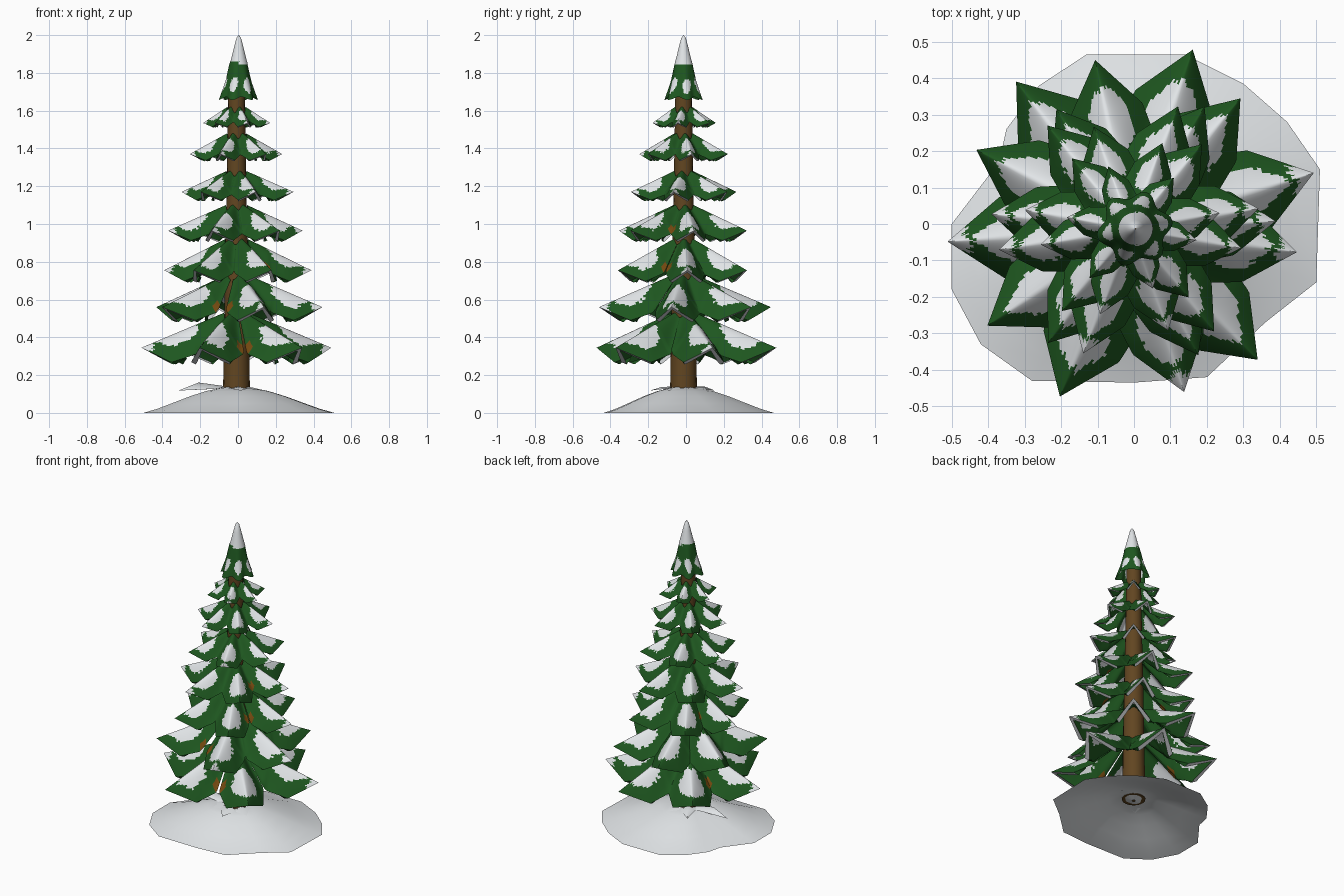
import bpy
import math
from math import sin, cos, radians, pi

if "Cube" in bpy.data.objects:
    bpy.data.objects.remove(bpy.data.objects["Cube"], do_unlink=True)

CX, CY = -0.008, -0.013          # trunk axis


def material(name, rgb):
    m = bpy.data.materials.new(name)
    m.use_nodes = True
    m.diffuse_color = (*rgb, 1)
    bsdf = m.node_tree.nodes["Principled BSDF"]
    bsdf.inputs["Base Color"].default_value = (*rgb, 1)
    bsdf.inputs["Roughness"].default_value = 0.9
    return m


green = material("needle green", (0.013, 0.095, 0.014))
snow = material("snow white", (0.82, 0.85, 0.87))
brown = material("bark brown", (0.12, 0.06, 0.015))
amber = material("amber bark", (0.17, 0.065, 0.005))


def add_mesh(name, verts, faces, mats, slots=None):
    me = bpy.data.meshes.new(name)
    me.from_pydata(verts, [], faces)
    for m in mats:
        me.materials.append(m)
    if slots:
        me.polygons.foreach_set("material_index", slots)
    ob = bpy.data.objects.new(name, me)
    bpy.context.collection.objects.link(ob)
    bpy.ops.object.select_all(action="DESELECT")
    ob.select_set(True)
    bpy.context.view_layer.objects.active = ob
    bpy.ops.object.shade_smooth_by_angle(angle=radians(50))
    return ob


def interp(points, t):
    """Piecewise linear lookup."""
    for (a, p), (b, q) in zip(points, points[1:]):
        if t <= b:
            return p + (q - p) * (t - a) / (b - a)
    return points[-1][1]


def rings(name, count, n, point, mats, rule=None):
    """Closed rings of n points; point(row, angle) gives a position."""
    verts, faces, slots = [], [], []
    for i in range(count):
        verts += [point(i, 2 * pi * k / n) for k in range(n)]
    for i in range(count - 1):
        for k in range(n):
            k2 = (k + 1) % n
            faces.append((i * n + k, i * n + k2, (i + 1) * n + k2, (i + 1) * n + k))
            slots.append(rule(i, 2 * pi * (k + 0.5) / n) if rule else 0)
    return add_mesh(name, verts, faces, mats, slots)


# Branch tiers: a skirt of drooping boughs that join in valleys near the trunk
TAPER = [(0, 0.27), (0.45, 0.26), (0.7, 0.22), (1, 0)]
DROOP = [(0.1, 0.1), (0.45, 1.08), (0.7, 1), (1, 0)]
NU, NV = 44, 14
COLS = 2 * NV + 3


def bough_slot(t, v, ang, seed, stain):
    """Snow patch in the middle, snowy tips on some boughs, bark in valleys."""
    wobble = (0.09 * sin(7 * t + 4 * v + seed) + 0.06 * sin(17 * v - 9 * t + 2 * seed)
              + 0.05 * sin(61 * t + 47 * v))
    if ((t - 0.63) / 0.22) ** 2 + (v / 0.58) ** 2 < 1 + 2 * wobble:
        return 1
    if t > 0.89 + 0.2 * wobble and (abs(cos(ang)) > 0.9 or sin(ang) < -0.93):
        return 1
    return 2 if 0.37 < t < 0.45 and v * stain > 0.74 else 0


def tier(name, radius, top, tip, angles, root, stained):
    verts, faces, slots = [], [], []
    drop = 0.32 * (top - tip) + 0.16 * radius
    for b, deg in enumerate(angles):
        seed = b * 2.3 + top * 17
        ang = radians(deg)
        length = radius * (1 + 0.025 * sin(seed * 3))
        stain = (b in stained) - ((b - 1) % 6 in stained)
        base = len(verts)
        for i in range(NU + 1):
            u = i / NU
            r = root + (length - root) * u
            t = r / length
            half = min(r * math.tan(radians(32)), interp(TAPER, t) * radius)
            fall = interp(DROOP, t) * drop
            fold = max(0, min(1, (t - 0.3) * 3))      # soft skirt to folded leaf
            for j in range(COLS):
                v = max(-1, min(1, (j - NV - 1) / NV))
                # rim curled under the outer edge
                lip = radius * max(0, min(1, (t - 0.55) * 5)) if j in (0, COLS - 1) else 0
                w = v * half * (0.88 if lip else 1)
                bend = fold * abs(v) ** 1.4 + (1 - fold) * (1 - cos(pi * v)) / 2
                z = top + (tip - top) * u - fall * bend - 0.03 * lip
                rr = r - 0.065 * lip
                verts.append((CX + rr * cos(ang) - w * sin(ang),
                              CY + rr * sin(ang) + w * cos(ang), z))
        for i in range(NU):
            for j in range(COLS - 1):
                a = base + i * COLS + j
                faces.append((a, a + COLS, a + COLS + 1, a + 1))
                t = (root + (length - root) * (i + 0.5) / NU) / length
                if j in (0, COLS - 2):
                    slots.append(int(t > 0.7))
                else:
                    slots.append(bough_slot(t, (j - NV - 0.5) / NV, ang, seed, stain))
    add_mesh(name, verts, faces, [green, snow, amber], slots)


def around(start):
    return [start + 60 * k for k in range(6)]


TIERS = [(0.512, 0.53, 0.345, [17, 71, 128, 184, 247, 314], (2, 4)),
         (0.465, 0.73, 0.56, [-8, 50, 102, 153, 214, 288], (4,)),
         (0.395, 0.92, 0.755, [3, 59, 122, 174, 234, 298], (2, 5)),
         (0.358, 1.1, 0.965, around(9), (5,)),
         (0.302, 1.28, 1.17, around(-10), ()),
         (0.246, 1.48, 1.37, around(10), ()),
         (0.178, 1.62, 1.535, around(-10), ())]
for n, (radius, top, tip, angles, stained) in enumerate(TIERS):
    tier(f"branch_tier_{n + 1}", radius, top, tip, angles, 0.066 - 0.003 * n, stained)

# Crown: steep lobed skirt
CROWN = [(0, 0.044), (0.12, 0.05), (0.5, 0.065), (1, 0.094)]
ROWS = 20


def crown_point(i, a):
    t = i / (ROWS - 1)
    lobe = cos(6 * (a - 0.2))
    r = interp(CROWN, t) * (1 + 0.12 * t * lobe)
    return (CX + 0.01 + r * cos(a), CY + r * sin(a), 1.86 - t * (0.195 + 0.008 * lobe))


def crown_rule(i, a):
    t = (i + 0.5) / (ROWS - 1)
    patch = 0.75 * (1 - cos(6 * (a - 0.2))) + ((t - 0.62) / 0.2) ** 2
    return int(patch < 1 + 0.35 * sin(5 * a + 9 * t))


rings("crown", ROWS, 84, crown_point, [green, snow], crown_rule)

# Snow cap on the crown
CAP = [(0.048, 1.845), (0.036, 1.89), (0.024, 1.94), (0.012, 1.985), (0.001, 2.0)]
rings("snow_cap", len(CAP), 24,
      lambda i, a: (CX + 0.012 + CAP[i][0] * cos(a), CY + CAP[i][0] * sin(a), CAP[i][1]), [snow])

# Trunk
TRUNK = [(0.001, 0.124), (0.071, 0.124), (0.068, 0.3), (0.06, 0.8),
         (0.05, 1.3), (0.043, 1.72), (0.001, 1.73)]
rings("trunk", len(TRUNK), 16,
      lambda i, a: (CX + TRUNK[i][0] * cos(a), CY + TRUNK[i][0] * sin(a), TRUNK[i][1]), [brown])

# Snow mound: open sheet with an irregular rim, dipping under the trunk
RIM = [(0.5, -0.16), (0.51, 0.15), (0.42, 0.28), (0.3, 0.385), (0.14, 0.465),
       (-0.13, 0.465), (-0.26, 0.38), (-0.35, 0.26), (-0.37, 0.17), (-0.5, 0),
       (-0.5, -0.18), (-0.42, -0.33), (-0.28, -0.43), (0, -0.435), (0.2, -0.42),
       (0.36, -0.27)]
MOUND = [(1, 0), (0.85, 0.022), (0.7, 0.05), (0.5, 0.088), (0.33, 0.115),
         (0.18, 0.131), (0.13, 0.126), (0.02, 0.115)]


def mound_point(i, a):
    x, y = RIM[round(a / (2 * pi) * len(RIM)) % len(RIM)]
    f, z = MOUND[i]
    return (x * f + CX * (1 - f), y * f + CY * (1 - f), z)


rings("snow_mound", len(MOUND), len(RIM), mound_point, [snow])

# Jagged snow collar around the trunk foot
POINTS = [0.14, 0.17, 0.2, 0.31, 0.15, 0.18, 0.16]
verts, faces = [], []
for k, reach in enumerate(POINTS):
    a = 2 * pi * (k + 0.4) / len(POINTS)
    s = len(verts)
    for r, da, z in ((0.05, 0, 0.14), (0.11, -0.42, 0.128), (reach, 0, 0.118),
                     (0.11, 0.42, 0.128), (reach * 0.65, 0, 0.13 + 0.18 * max(0, reach - 0.14))):
        verts.append((CX + r * cos(a + da), CY + r * sin(a + da), z))
    faces += [(s, s + 1, s + 4), (s + 1, s + 2, s + 4), (s + 2, s + 3, s + 4), (s + 3, s, s + 4)]
add_mesh("snow_collar", verts, faces, [snow])
